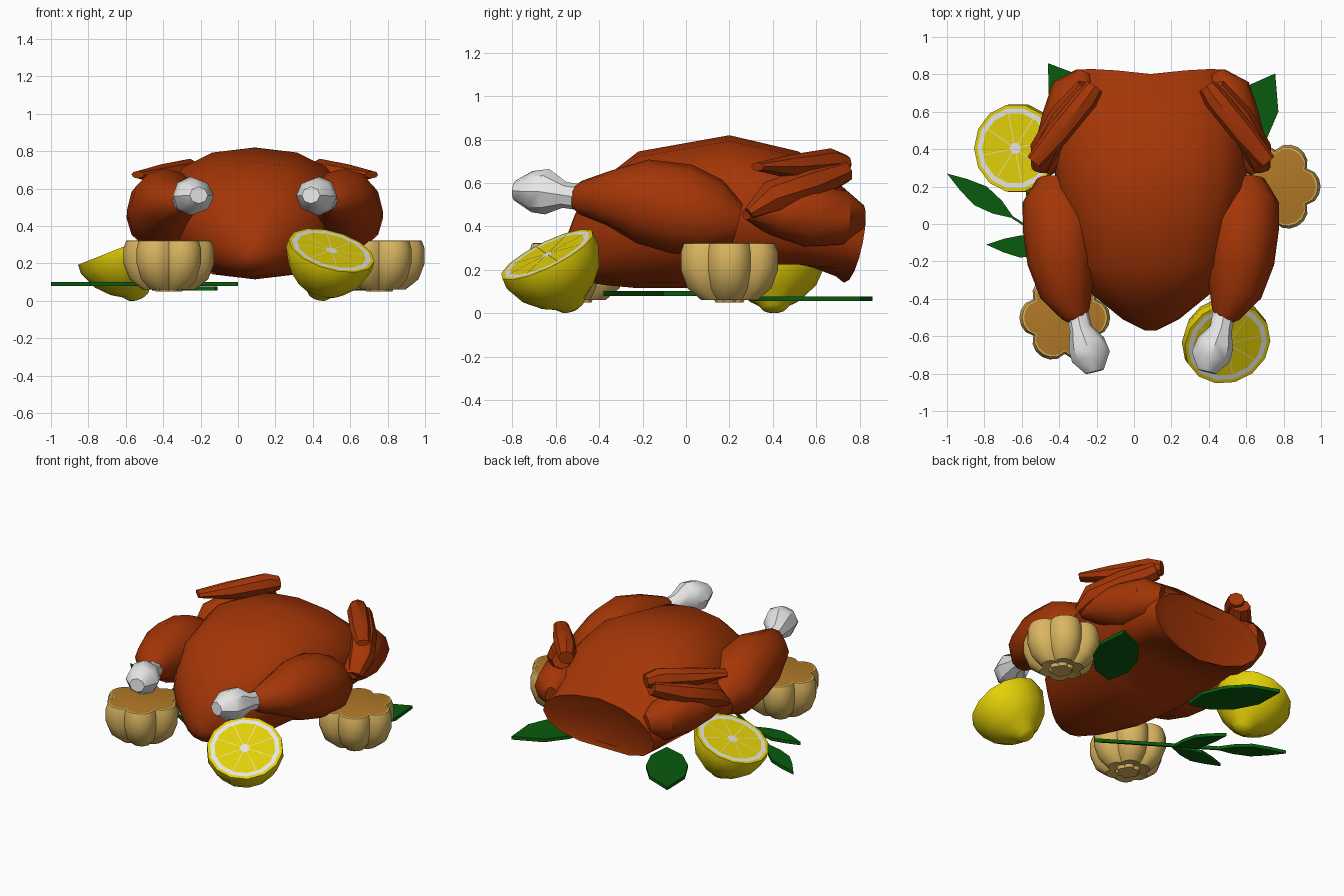
import bpy, bmesh, math
from mathutils import Vector

if "Cube" in bpy.data.objects:
    bpy.data.objects.remove(bpy.data.objects["Cube"])

def material(name, rgb):
    m = bpy.data.materials.new(name)
    m.diffuse_color = (*rgb, 1)
    m.use_nodes = True
    m.node_tree.nodes["Principled BSDF"].inputs["Base Color"].default_value = m.diffuse_color
    return m

SKIN = material("roasted skin", (0.37, 0.036, 0.002))
BONE = material("bone white", (0.82, 0.82, 0.82))
YELLOW = material("lemon yellow", (0.77, 0.63, 0.002))
PITH = material("pith white", (0.78, 0.78, 0.76))
BULB = material("bulb tan", (0.71, 0.47, 0.12))
CUT = material("cut bulb brown", (0.44, 0.19, 0.02))
LEAF = material("leaf green", (0.003, 0.105, 0.004))
CX = 0.09  # symmetry line of the bird

def finish(name, bm, mats, angle=40):
    bmesh.ops.recalc_face_normals(bm, faces=bm.faces)
    me = bpy.data.meshes.new(name)
    bm.to_mesh(me)
    bm.free()
    for m in mats:
        me.materials.append(m)
    ob = bpy.data.objects.new(name, me)
    bpy.context.collection.objects.link(ob)
    bpy.ops.object.select_all(action='DESELECT')
    ob.select_set(True)
    bpy.context.view_layer.objects.active = ob
    if angle:
        bpy.ops.object.shade_smooth_by_angle(angle=math.radians(angle))
    return ob

def loft(name, rings, mats, band_mat=None, cap_mat=(0, 0), angle=40):
    """Skin a list of equal-length rings of points; cap both ends."""
    bm = bmesh.new()
    vs = [[bm.verts.new(p) for p in r] for r in rings]
    n = len(vs[0])
    for k in range(len(vs) - 1):
        for i in range(n):
            j = (i + 1) % n
            f = bm.faces.new((vs[k][i], vs[k][j], vs[k + 1][j], vs[k + 1][i]))
            f.material_index = band_mat[k] if band_mat else 0
    for ring, mi in ((vs[0], cap_mat[0]), (vs[-1], cap_mat[1])):
        bm.faces.new(ring).material_index = mi
    return finish(name, bm, mats, angle)

def limb(name, stations, side, mat, n=10):
    """Tapered limb; stations are (offset x, y, z, half width, half height)."""
    pts = [Vector((CX + side * s[0], s[1], s[2])) for s in stations]
    rings = []
    for k, s in enumerate(stations):
        t = (pts[min(k + 1, len(pts) - 1)] - pts[max(k - 1, 0)]).normalized()
        u = t.cross(Vector((0, 0, 1))).normalized()
        v = u.cross(t)
        rings.append([pts[k] + u * s[3] * math.cos(a) + v * s[4] * math.sin(a)
                      for a in (2 * math.pi * i / n for i in range(n))])
    return loft(name, rings, [mat])

# body: rings along y (y, half width, top, bottom, lift of the hollow underside)
body = [(-0.57, 0.03, 0.30, 0.22, 0), (-0.51, 0.15, 0.46, 0.155, 0), (-0.38, 0.31, 0.62, 0.13, 0),
        (-0.22, 0.42, 0.745, 0.115, 0), (0.2, 0.51, 0.82, 0.115, 0), (0.35, 0.515, 0.785, 0.13, 0.1),
        (0.52, 0.5, 0.745, 0.135, 0.1), (0.69, 0.46, 0.61, 0.14, 0.03), (0.79, 0.42, 0.51, 0.14, 0),
        (0.775, 0.33, 0.44, 0.17, 0)]
rings = []
for y, w, t, b, lift in body:
    ring = []
    for i in range(16):
        a = 2 * math.pi * i / 16 + math.pi / 2
        c, s = math.cos(a), math.sin(a)
        z = (t + b) / 2 + (t - b) / 2 * s
        x = w * math.copysign(abs(c) ** 0.85, c)
        yy = y
        if y > 0.75:   # rear face leans out at the top and dips in the middle
            yy += 0.2 * (z - 0.35) + 0.05 * abs(x) / 0.42 - 0.02
        if abs(x) < 0.3 and s < 0:
            z += lift
        ring.append((CX + x, yy, z))
    rings.append(ring)
loft("body", rings, [SKIN], angle=50)

# legs and wings, both sides
for side, tag in ((-1, "left"), (1, "right")):
    limb(tag + "_drumstick", [(0.385, -0.51, 0.53, 0.05, 0.055), (0.40, -0.48, 0.53, 0.08, 0.08),
         (0.45, -0.36, 0.53, 0.145, 0.125), (0.475, -0.2, 0.515, 0.185, 0.195),
         (0.485, -0.02, 0.48, 0.2, 0.21), (0.495, 0.12, 0.44, 0.19, 0.18),
         (0.49, 0.235, 0.41, 0.12, 0.1)], side, SKIN, 12)
    limb(tag + "_leg_bone", [(0.395, -0.46, 0.53, 0.06, 0.06), (0.375, -0.56, 0.545, 0.06, 0.06),
         (0.345, -0.64, 0.56, 0.1, 0.105), (0.32, -0.71, 0.56, 0.105, 0.095),
         (0.30, -0.79, 0.565, 0.05, 0.045)], side, BONE, 8)
    limb(tag + "_upper_wing", [(0.36, 0.81, 0.43, 0.04, 0.07), (0.40, 0.72, 0.44, 0.13, 0.13),
         (0.44, 0.55, 0.45, 0.145, 0.15), (0.5, 0.4, 0.46, 0.125, 0.105),
         (0.57, 0.28, 0.455, 0.04, 0.025)], side, SKIN)
    limb(tag + "_fore_wing", [(0.59, 0.29, 0.46, 0.05, 0.03), (0.57, 0.39, 0.53, 0.08, 0.08),
         (0.46, 0.57, 0.59, 0.085, 0.085), (0.34, 0.73, 0.655, 0.06, 0.055)], side, SKIN, 8)
    limb(tag + "_wing_tip", [(0.30, 0.735, 0.685, 0.05, 0.045), (0.345, 0.67, 0.69, 0.065, 0.07),
         (0.50, 0.48, 0.675, 0.065, 0.055), (0.625, 0.33, 0.675, 0.045, 0.02)], side, SKIN, 8)

# lemon halves: turned profile (radius, depth below the cut), rim and pith rings on the cut
def lemon(name, centre, normal):
    prof = [(0.03, 0), (0.19, 0), (0.218, 0), (0.237, 0), (0.24, 0.05), (0.2, 0.145),
            (0.135, 0.215), (0.08, 0.25), (0.055, 0.28), (0.02, 0.293)]
    n = 14
    q = Vector((0, 0, 1)).rotation_difference(Vector(normal).normalized())
    def place(p):
        return q @ Vector(p) + Vector(centre)
    rings = [[place((r * math.cos(2 * math.pi * i / n), r * math.sin(2 * math.pi * i / n), -d))
              for i in range(n)] for r, d in prof]
    loft(name, rings, [YELLOW, PITH], [0, 1] + [0] * 7, (1, 0))
    # thin membranes between the segments
    bm = bmesh.new()
    for k in range(8):
        a = k * math.pi / 4 + 0.2
        c, s = math.cos(a), math.sin(a)
        bm.faces.new([bm.verts.new(place((r * c - o * s, r * s + o * c, 0.003)))
                      for r, o in ((0.02, -0.002), (0.2, -0.002), (0.2, 0.002), (0.02, 0.002))])
    finish(name + "_membranes", bm, [PITH], 0)

lemon("front_lemon", (0.50, -0.64, 0.262), (0.25, -0.43, 0.87))
lemon("back_lemon", (-0.635, 0.405, 0.297), (-0.37, 0, 0.93))

# halved garlic bulbs: six-lobed rings (radius, z), cut face on top
def bulb(name, x, y):
    prof = [(0.218, 0.323), (0.228, 0.321), (0.243, 0.28), (0.243, 0.2), (0.21, 0.115),
            (0.14, 0.06), (0.08, 0.07), (0.07, 0.05)]
    n = 36
    rings = []
    for r, z in prof:
        ring = []
        for i in range(n):
            a = 2 * math.pi * i / n
            k = r * (0.8 + 0.2 * abs(math.cos(3 * a)) ** 0.7)
            ring.append((x + k * math.cos(a), y + k * math.sin(a), z))
        rings.append(ring)
    loft(name, rings, [BULB, CUT], None, (1, 0))

bulb("front_garlic", -0.37, -0.5)
bulb("side_garlic", 0.755, 0.2)

# leaves: flat pointed plates from base to tip
def leaf(name, base, tip, half, z, widths):
    b, t = Vector((*base, 0)), Vector((*tip, 0))
    d = t - b
    s = Vector((-d.y, d.x, 0)).normalized() * half
    right = [b + d * f + s * w for f, w in widths]
    left = [b + d * f - s * w for f, w in reversed(widths)]
    outline = [b] + right + [t] + left
    loft(name, [[p + Vector((0, 0, h)) for p in outline] for h in (z, z + 0.022)], [LEAF], angle=0)

BROAD = [(0.2, 0.75), (0.45, 1.0), (0.72, 0.85)]
SLIM = [(0.25, 0.7), (0.5, 1.0), (0.75, 0.6)]
leaf("back_left_leaf", (-0.12, 0.38), (-0.46, 0.86), 0.13, 0.055, BROAD)
leaf("back_right_leaf", (0.45, 0.29), (0.755, 0.805), 0.14, 0.055, BROAD)
leaf("sprig_end_leaf", (-0.64, 0.03), (-1.0, 0.27), 0.06, 0.08, SLIM)
leaf("sprig_front_leaf", (-0.42, -0.13), (-0.79, -0.11), 0.06, 0.08, SLIM)
leaf("sprig_back_leaf", (-0.42, -0.13), (-0.58, 0.2), 0.06, 0.08, SLIM)
leaf("sprig_stem", (0.0, -0.38), (-0.68, 0.055), 0.006, 0.08, [(0.05, 1), (0.5, 1), (0.95, 1)])

# rest the lemons exactly on the ground
for name in ("front_lemon", "back_lemon"):
    ob = bpy.data.objects[name]
    dz = -min(v.co.z for v in ob.data.vertices)
    for o in (ob, bpy.data.objects[name + "_membranes"]):
        for v in o.data.vertices:
            v.co.z += dz
